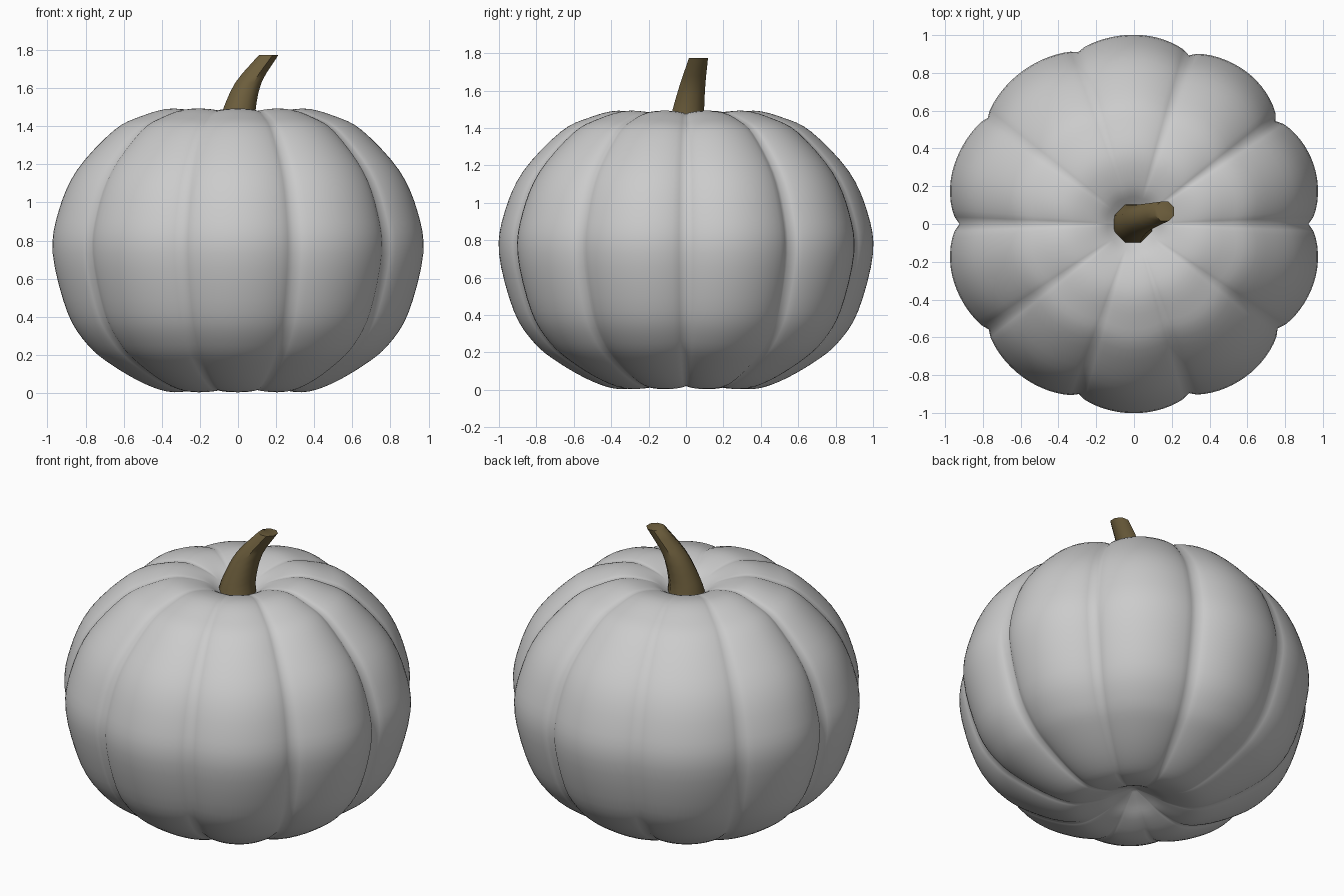
import bpy, bmesh, math
from mathutils import Vector

if "Cube" in bpy.data.objects:
    bpy.data.objects.remove(bpy.data.objects["Cube"])


def catmull(pts, steps):
    """Smooth curve through the given points."""
    pts = [Vector(p) for p in pts]
    ext = [2 * pts[0] - pts[1]] + pts + [2 * pts[-1] - pts[-2]]
    out = []
    for i in range(1, len(ext) - 2):
        a, b, c, d = ext[i - 1:i + 3]
        for k in range(steps):
            t = k / steps
            out.append(0.5 * (2 * b + (c - a) * t + (2 * a - 5 * b + 4 * c - d) * t * t
                              + (3 * b - a - 3 * c + d) * t ** 3))
    return out + [pts[-1]]


def skin(name, rings, start=None, end=None):
    """Join rings of points into a tube, closed to a point or with a flat cap."""
    bm = bmesh.new()
    vr = [[bm.verts.new(p) for p in ring] for ring in rings]
    n = len(vr[0])
    for a, b in zip(vr, vr[1:]):
        for i in range(n):
            j = (i + 1) % n
            bm.faces.new((a[i], a[j], b[j], b[i]))
    for ring, tip in ((vr[0], start), (vr[-1], end)):
        if tip is None:
            bm.faces.new(ring)
        else:
            v = bm.verts.new(tip)
            for i in range(n):
                bm.faces.new((ring[i], ring[(i + 1) % n], v))
    bmesh.ops.recalc_face_normals(bm, faces=bm.faces[:])
    me = bpy.data.meshes.new(name)
    bm.to_mesh(me)
    bm.free()
    ob = bpy.data.objects.new(name, me)
    bpy.context.collection.objects.link(ob)
    bpy.ops.object.select_all(action='DESELECT')
    ob.select_set(True)
    bpy.context.view_layer.objects.active = ob
    return ob


# Pumpkin body: dimpled profile swept round with ten grooves of varied depth
profile = [(0, .13), (.1, .085), (.2, .035), (.35, .004), (.5, .045), (.68, .145),
           (.81, .25), (.92, .42), (1, .73), (.97, .95), (.87, 1.17), (.67, 1.38),
           (.52, 1.455), (.36, 1.493), (.2, 1.46), (.1, 1.395), (0, 1.33)]
depths = [.078, .075, .063, .045, .045, .078, .052, .055, .06, .062]
SEG = 160
rings = []
for r, z in catmull(profile, 4)[1:-1]:
    ring = []
    for i in range(SEG):
        a = 2 * math.pi * i / SEG
        groove = depths[round(i / SEG * 10) % 10] * (1 - abs(math.sin(5 * a)) ** .65)
        k = r * (1 - groove)
        dz = groove * .3 * min(1, r / .3) * (.745 - z)
        ring.append((k * math.cos(a), k * math.sin(a), z + dz))
    rings.append(ring)
body = skin("pumpkin_body", rings, (0, 0, .13), (0, 0, 1.33))
bpy.ops.object.shade_smooth()

# Stem: eight-sided, tapering and leaning, with level rings
path = [(-.01, 0, 1.34, .118), (-.005, .003, 1.4, .108), (.005, .01, 1.48, .094),
        (.055, .035, 1.63, .074), (.162, .067, 1.775, .055)]
stem_rings = []
for x, y, z, r in catmull(path, 3):
    stem_rings.append([(x + r * math.cos(math.pi * (i + .5) / 4),
                        y + r * math.sin(math.pi * (i + .5) / 4), z) for i in range(8)])
stem = skin("stem", stem_rings)
bpy.ops.object.shade_smooth_by_angle(angle=math.radians(50))
mat = bpy.data.materials.new("stem_brown")
mat.diffuse_color = (.15, .11, .045, 1)
mat.use_nodes = True
mat.node_tree.nodes["Principled BSDF"].inputs["Base Color"].default_value = mat.diffuse_color
stem.data.materials.append(mat)
